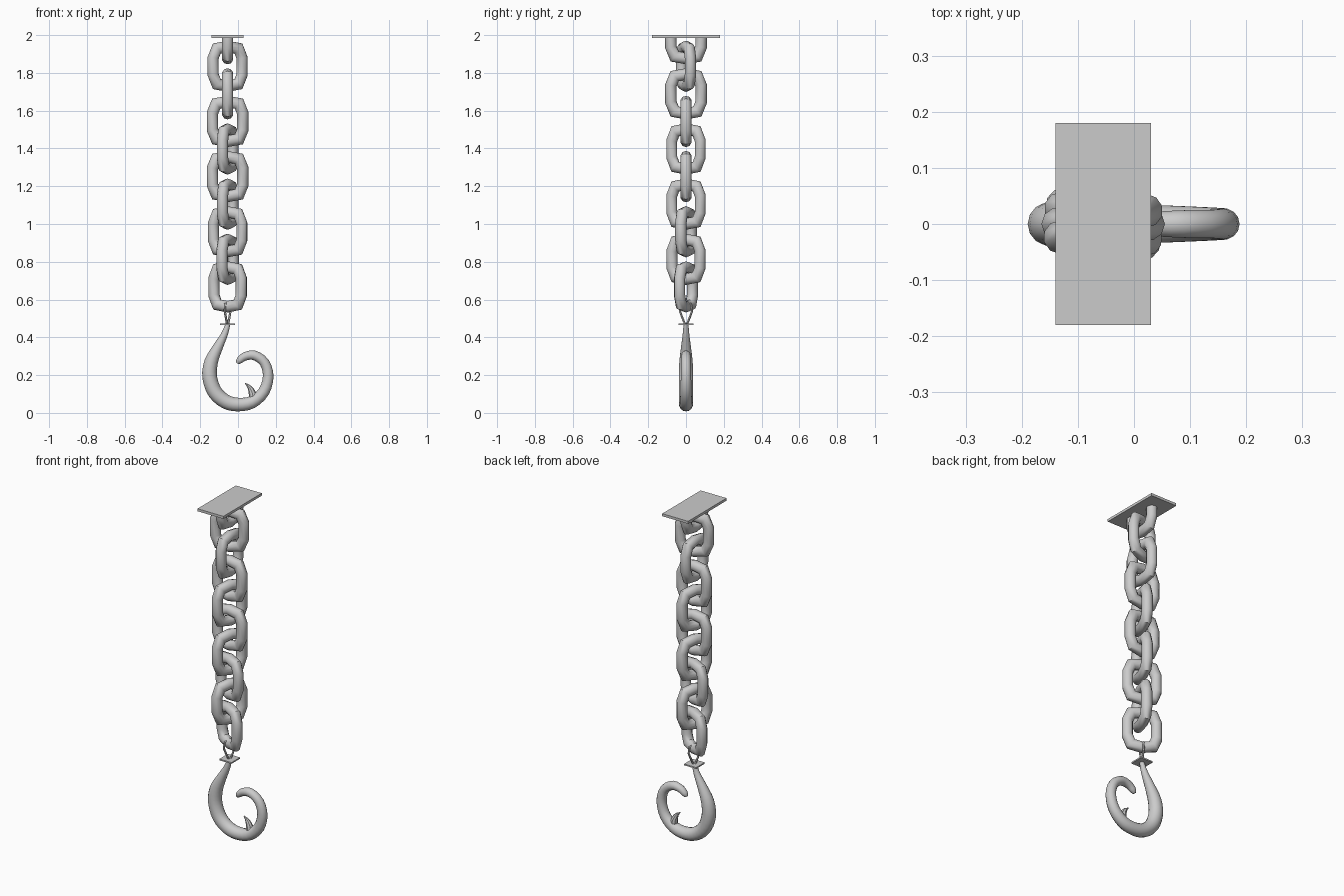
import bpy, bmesh
from math import cos, sin, pi, radians
from mathutils import Vector

if "Cube" in bpy.data.objects:
    bpy.data.objects.remove(bpy.data.objects["Cube"])

CX = -0.055   # x of the chain axis


def finish(name, bm, loc, rot=0.0, angle=40):
    bmesh.ops.recalc_face_normals(bm, faces=bm.faces)
    me = bpy.data.meshes.new(name)
    bm.to_mesh(me)
    bm.free()
    ob = bpy.data.objects.new(name, me)
    bpy.context.collection.objects.link(ob)
    ob.location = loc
    ob.rotation_euler.z = radians(rot)
    bpy.ops.object.select_all(action='DESELECT')
    ob.select_set(True)
    bpy.context.view_layer.objects.active = ob
    bpy.ops.object.shade_smooth_by_angle(angle=radians(angle))
    return ob


def smooth_path(pts, steps):
    """Catmull-Rom through (x, z, radius) points."""
    p = [Vector(q) for q in pts]
    p = [2 * p[0] - p[1]] + p + [2 * p[-1] - p[-2]]
    out = []
    for i in range(1, len(p) - 2):
        a, b, c, d = p[i - 1:i + 3]
        for s in range(steps):
            t = s / steps
            out.append(0.5 * (2 * b + (c - a) * t + (2 * a - 5 * b + 4 * c - d) * t * t
                              + (3 * b - a - 3 * c + d) * t ** 3))
    return out + [p[-2]]


def sweep(pts, sides, closed):
    """Round tube along a path of (x, z, radius) lying in the xz plane."""
    bm = bmesh.new()
    n, rings = len(pts), []
    for i, (x, z, r) in enumerate(pts):
        a = pts[(i - 1) % n] if closed or i else pts[i]
        b = pts[(i + 1) % n] if closed or i < n - 1 else pts[i]
        d0 = Vector((x - a[0], z - a[1]))
        d1 = Vector((b[0] - x, b[1] - z))
        d0 = d0.normalized() if d0.length else d1.normalized()
        d1 = d1.normalized() if d1.length else d0
        t = (d0 + d1).normalized()
        m = r / max(t.dot(d1), 0.6)      # mitred in-plane radius
        rings.append([bm.verts.new((x - t.y * m * cos(2 * pi * k / sides),
                                    r * sin(2 * pi * k / sides),
                                    z + t.x * m * cos(2 * pi * k / sides)))
                      for k in range(sides)])
    for i in range(n if closed else n - 1):
        A, B = rings[i], rings[(i + 1) % n]
        for k in range(sides):
            j = (k + 1) % sides
            bm.faces.new((A[k], A[j], B[j], B[k]))
    if not closed:
        bm.faces.new(rings[0])
        bm.faces.new(rings[-1])
    return bm


def plate(name, size, loc):
    bm = bmesh.new()
    bmesh.ops.create_cube(bm, size=1)
    bmesh.ops.scale(bm, vec=size, verts=bm.verts)
    return finish(name, bm, loc)


# ceiling plate
plate("ceiling_plate", (0.17, 0.36, 0.015), (CX, 0, 1.9925))

# chain links, alternating planes, each slightly twisted; the first is cut by the plate
quarter = [(0.08, 0.045), (0.06, 0.094)]
outline = (quarter + [(0, 0.105)] + [(-x, z) for x, z in quarter[::-1]]
           + [(-x, -z) for x, z in quarter] + [(0, -0.105)]
           + [(x, -z) for x, z in quarter[::-1]])
twist = [0, 17, 0, 0, -20, 0, -20, -20, -22, -25]
for i, tw in enumerate(twist):
    zc = 1.981 - 0.146 * i
    bm = sweep([(x, z, 0.03) for x, z in outline], 10, True)
    if i == 0:
        bmesh.ops.bisect_plane(bm, geom=bm.verts[:] + bm.edges[:] + bm.faces[:],
                               plane_co=(0, 0, 1.99 - zc), plane_no=(0, 0, 1),
                               clear_outer=True)
    finish(f"chain_link_{i + 1}", bm, (CX, 0, zc), tw + (90 if i % 2 == 0 else 0))

# thin wire loop joining last link and hook
wire = [(0.006, 0.47), (0.022, 0.505), (0.036, 0.54), (0.03, 0.575), (0, 0.588)]
wire += [(-x, z) for x, z in wire[-2::-1]]
finish("wire_loop", sweep([(x, z, 0.006) for x, z in wire], 6, False), (CX, 0, 0), 65)

# collar plate on top of the hook
plate("hook_collar", (0.08, 0.08, 0.008), (CX, 0, 0.47))

# hook body
hook = [(-0.053, 0.472, 0.013), (-0.072, 0.415, 0.018), (-0.108, 0.345, 0.027),
        (-0.142, 0.27, 0.036), (-0.15, 0.19, 0.039), (-0.122, 0.11, 0.039),
        (-0.066, 0.06, 0.038), (0, 0.044, 0.036), (0.075, 0.057, 0.033),
        (0.137, 0.113, 0.030), (0.16, 0.195, 0.028), (0.139, 0.268, 0.026),
        (0.085, 0.305, 0.025), (0.035, 0.298, 0.022), (0.008, 0.277, 0.018),
        (-0.003, 0.262, 0.009)]
finish("hook", sweep(smooth_path(hook, 3), 14, False), (0, 0, 0))

# barb inside the hook
barb = [(0.082, 0.065, 0.023), (0.075, 0.107, 0.019),
        (0.06, 0.137, 0.011), (0.038, 0.157, 0.002)]
finish("hook_barb", sweep(smooth_path(barb, 3), 8, False), (0, 0, 0))
